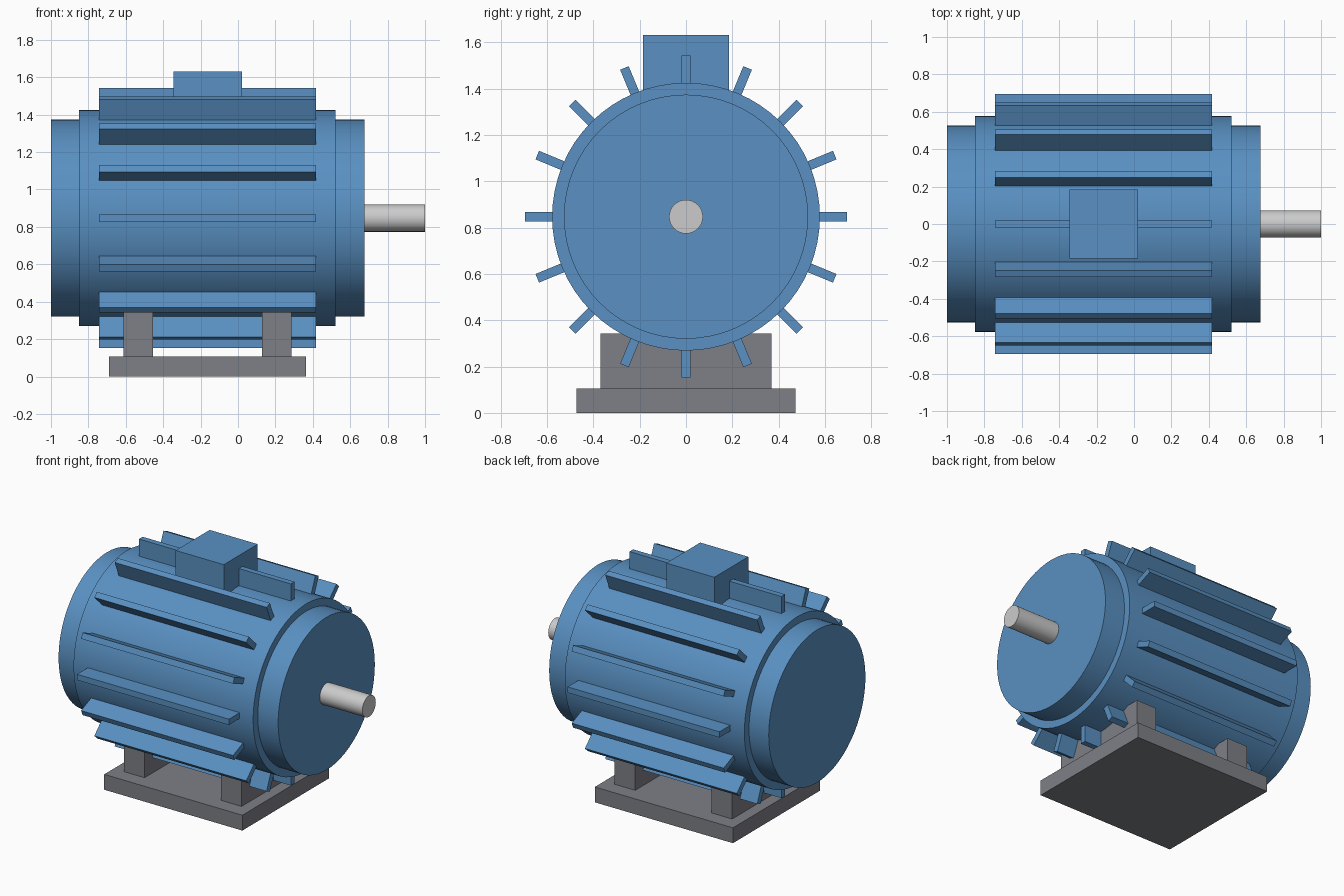
import bpy
from math import pi, cos, sin

if "Cube" in bpy.data.objects:
    bpy.data.objects.remove(bpy.data.objects["Cube"])

AXIS_Z = 0.847  # height of the motor axis


def material(name, color):
    m = bpy.data.materials.new(name)
    m.diffuse_color = (*color, 1)
    m.use_nodes = True
    m.node_tree.nodes["Principled BSDF"].inputs["Base Color"].default_value = m.diffuse_color
    return m


BLUE = material("blue_paint", (0.10, 0.28, 0.54))
DARK = material("dark_grey", (0.21, 0.215, 0.24))


def finish(name, mat):
    ob = bpy.context.object
    ob.name = ob.data.name = name
    if mat:
        ob.data.materials.append(mat)
    return ob


def cylinder(name, x0, x1, radius, sides, mat=None):
    bpy.ops.mesh.primitive_cylinder_add(
        vertices=sides, radius=radius, depth=x1 - x0,
        location=((x0 + x1) / 2, 0, AXIS_Z), rotation=(0, pi / 2, 0))
    ob = finish(name, mat)
    bpy.ops.object.transform_apply(location=False, rotation=True, scale=True)
    bpy.ops.object.shade_smooth_by_angle(angle=pi / 6)
    return ob


def box(name, size, center, mat=None, roll=0):
    bpy.ops.mesh.primitive_cube_add(size=1, location=center)
    ob = finish(name, mat)
    ob.scale = size
    ob.rotation_euler.x = roll
    return ob


# Housing, end covers and shaft
cylinder("motor_housing", -0.85, 0.52, 0.578, 64, BLUE)
cylinder("rear_end_cover", -1.0, -0.85, 0.527, 64, BLUE)
cylinder("drive_end_cover", 0.52, 0.675, 0.527, 64, BLUE)
cylinder("drive_shaft", 0.66, 1.0, 0.073, 32)

# Radial cooling fins
R_IN, R_OUT = 0.56, 0.695
for i in range(16):
    a = i * pi / 8
    r = (R_IN + R_OUT) / 2
    box(f"cooling_fin_{i + 1:02d}", (1.159, R_OUT - R_IN, 0.04),
        (-0.1625, r * cos(a), AXIS_Z + r * sin(a)), BLUE, a)

# Terminal box on top
box("terminal_box", (0.367, 0.37, 0.25), (-0.1625, 0, 1.507), BLUE)

# Mounting base and the two cross feet
box("base_plate", (1.054, 0.946, 0.106), (-0.1625, 0, 0.053), DARK)
for side, label in ((-1, "rear"), (1, "front")):
    box(f"{label}_foot", (0.157, 0.738, 0.24),
        (-0.1625 + side * 0.37, 0, 0.223), DARK)
